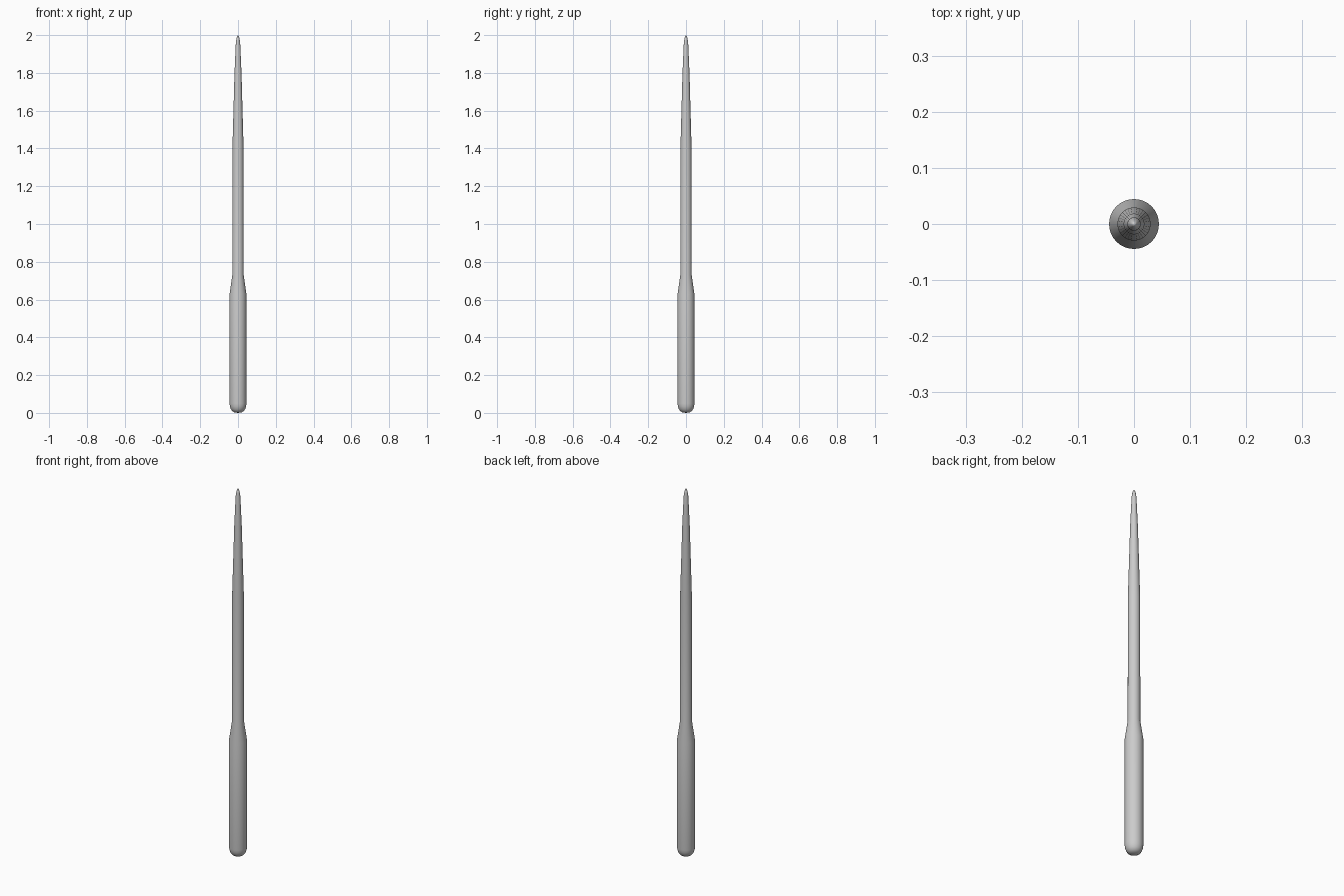
import bpy, bmesh, math

if "Cube" in bpy.data.objects:
    bpy.data.objects.remove(bpy.data.objects["Cube"])

SIDES = 32


def lathe(name, profile):
    """Revolve (radius, z) points around the z axis; zero radius ends close to a point."""
    bm = bmesh.new()
    verts = [bm.verts.new((r, 0, z)) for r, z in profile]
    edges = [bm.edges.new(pair) for pair in zip(verts, verts[1:])]
    bmesh.ops.spin(bm, geom=verts + edges, cent=(0, 0, 0), axis=(0, 0, 1),
                   angle=math.tau, steps=SIDES, use_merge=True)
    bmesh.ops.remove_doubles(bm, verts=bm.verts, dist=1e-5)
    bmesh.ops.recalc_face_normals(bm, faces=bm.faces)
    mesh = bpy.data.meshes.new(name)
    bm.to_mesh(mesh)
    bm.free()
    obj = bpy.data.objects.new(name, mesh)
    bpy.context.collection.objects.link(obj)
    bpy.ops.object.select_all(action='DESELECT')
    obj.select_set(True)
    bpy.context.view_layer.objects.active = obj
    bpy.ops.object.shade_smooth_by_angle(angle=math.radians(30))
    return obj


# Rounded butt, thick grip, short shoulder, slim shaft and tapering tip
R, BUTT = 0.0445, 0.05
butt = [(0, 0), (0.018, 0.002), (0.03, 0.009), (0.038, 0.02), (0.043, 0.035), (R, BUTT)]
shaft = [(R, 0.63), (0.03, 0.73), (0.0295, 1.4), (0.0185, 1.8), (0.0115, 1.96),
         (0.0085, 1.98), (0.0045, 1.995), (0, 2.0)]
lathe("wand", butt + shaft)
